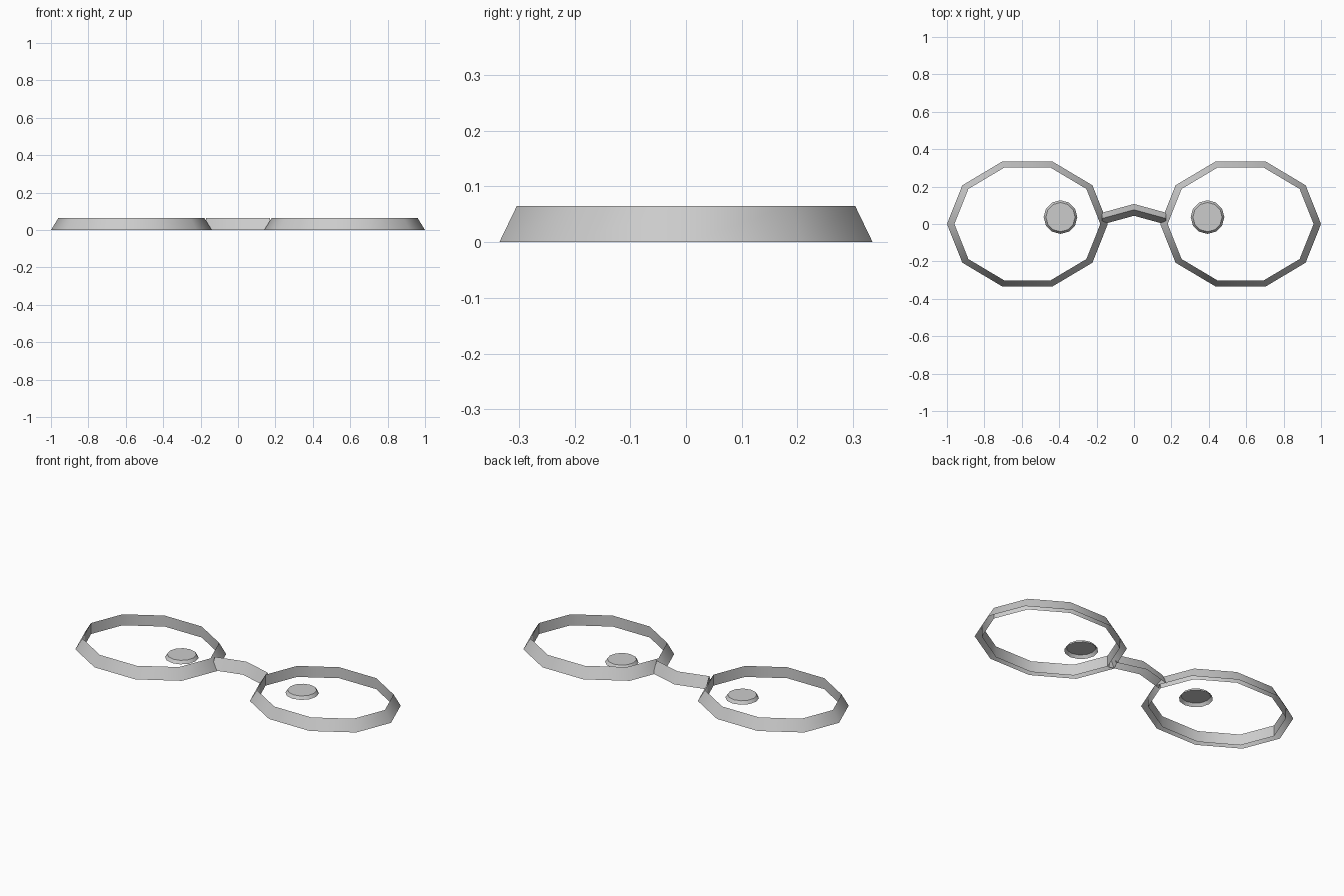
import bpy
from math import cos, sin, tau, radians

if "Cube" in bpy.data.objects:
    bpy.data.objects.remove(bpy.data.objects["Cube"])

H = 0.065  # frame height


def add_mesh(name, verts, faces):
    me = bpy.data.meshes.new(name)
    me.from_pydata(verts, [], faces)
    ob = bpy.data.objects.new(name, me)
    bpy.context.collection.objects.link(ob)
    bpy.context.view_layer.objects.active = ob
    ob.select_set(True)
    bpy.ops.object.shade_smooth_by_angle(angle=radians(40))
    ob.select_set(False)
    return ob


def loop(cx, cy, rx, ry, z, n):
    return [(cx + rx * cos(tau * i / n), cy + ry * sin(tau * i / n), z) for i in range(n)]


def bands(loops, n, closed=True):
    """Quads joining each row of n points to the next row."""
    steps = n if closed else n - 1
    return [(k * n + i, k * n + (i + 1) % n, (k + 1) * n + (i + 1) % n, (k + 1) * n + i)
            for k in range(loops - 1) for i in range(steps)]


for side, s in (("left", -1), ("right", 1)):
    # Rim: sloped outer wall and upright inner wall, open underneath
    c = 0.57 * s
    rim = (loop(c, 0, 0.43, 0.352, 0, 10) + loop(c, 0, 0.39, 0.319, H, 10)
           + loop(c, 0, 0.39, 0.319, 0, 10))
    add_mesh(side + "_rim", rim, bands(3, 10))

    # Pupil: shallow tapered disc, open underneath
    p = 0.393 * s
    disc = loop(p, 0.037, 0.09, 0.09, 0, 12) + loop(p, 0.037, 0.078, 0.078, 0.018, 12)
    add_mesh(side + "_pupil", disc, bands(2, 12) + [tuple(range(12, 24))])

# Bridge: bent ridge with two sloping sides between the rims
path = [(-0.172, 0.029), (0, 0.076), (0.172, 0.029)]
rows = [(x, y + o, z) for o, z in ((-0.032, 0), (0, H), (0.031, 0)) for x, y in path]
add_mesh("bridge", rows, bands(3, 3, closed=False))
